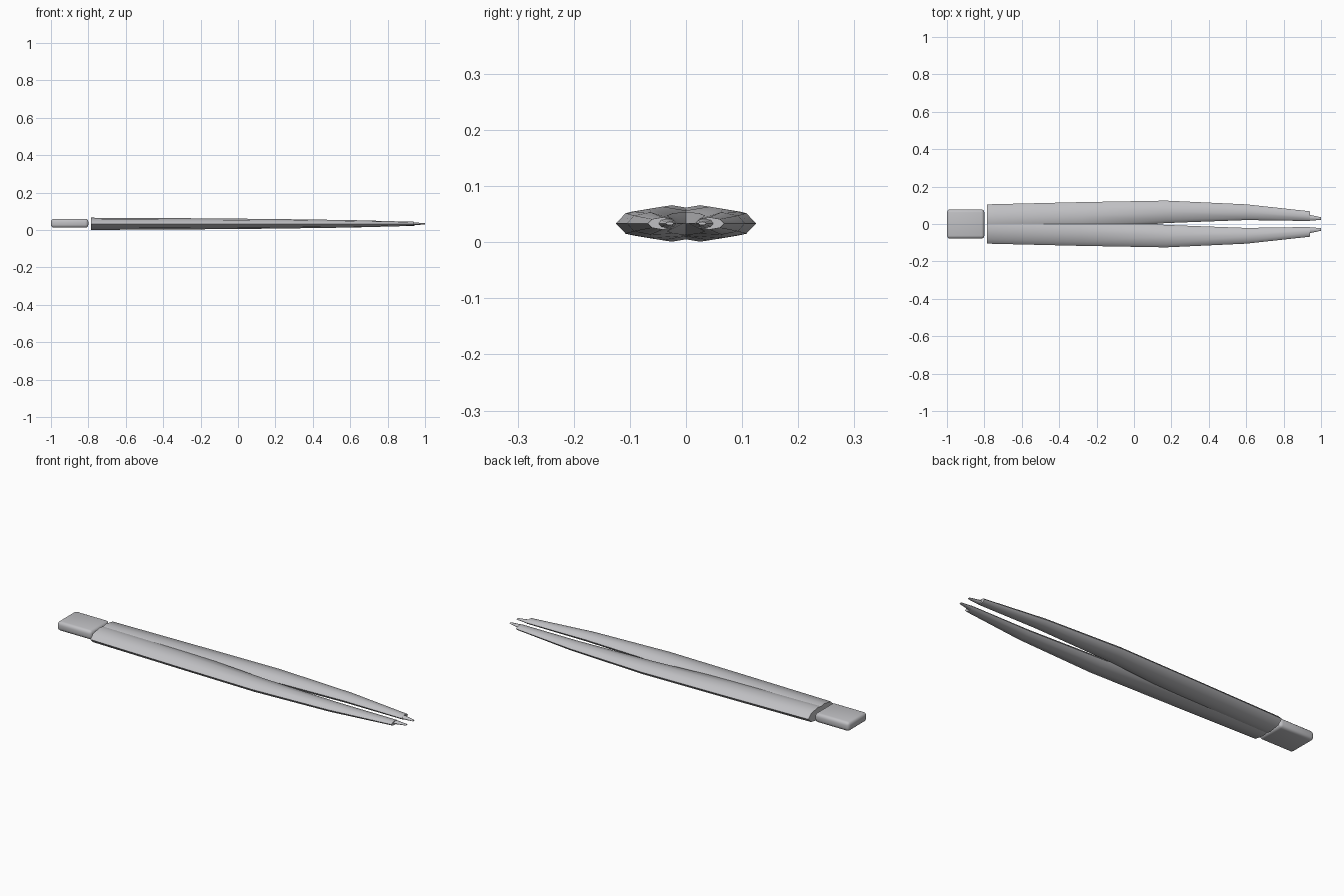
import bpy, bmesh, math

if "Cube" in bpy.data.objects:
    bpy.data.objects.remove(bpy.data.objects["Cube"])

steel = bpy.data.materials.new("brushed steel")
steel.diffuse_color = (0.53, 0.53, 0.55, 1)
steel.use_nodes = True
steel.node_tree.nodes["Principled BSDF"].inputs["Base Color"].default_value = steel.diffuse_color
ZC = 0.0335  # height of the centre line


def finish(name, bm, angle):
    bmesh.ops.recalc_face_normals(bm, faces=bm.faces)
    me = bpy.data.meshes.new(name)
    bm.to_mesh(me)
    bm.free()
    me.materials.append(steel)
    ob = bpy.data.objects.new(name, me)
    bpy.context.collection.objects.link(ob)
    bpy.ops.object.select_all(action='DESELECT')
    ob.select_set(True)
    bpy.context.view_layer.objects.active = ob
    bpy.ops.object.shade_smooth_by_angle(angle=math.radians(angle))
    return ob


def loft(name, sections, sides, side):
    """Skin elliptical rings given as (x, centre y, half width, half height)."""
    bm = bmesh.new()
    rings = []
    for x, c, ry, rz in sections:
        rings.append([bm.verts.new((x, side * (c + ry * math.cos(2 * math.pi * i / sides)),
                                    ZC + rz * math.sin(2 * math.pi * i / sides)))
                      for i in range(sides)])
    for a, b in zip(rings, rings[1:]):
        for i in range(sides):
            j = (i + 1) % sides
            bm.faces.new((a[i], a[j], b[j], b[i]))
    bm.faces.new(rings[0])
    bm.faces.new(rings[-1])
    return finish(name, bm, 40)


arm = [(-0.785, 0.025, 0.08, 0.0325), (-0.28, 0.042, 0.075, 0.030),
       (0.17, 0.065, 0.060, 0.026), (0.60, 0.063, 0.042, 0.020),
       (0.94, 0.042, 0.026, 0.011)]
tip = [(0.93, 0.034, 0.017, 0.009), (1.0, 0.029, 0.007, 0.003)]

# Mirrored arms and fine gripping tips
for label, side in (("left", 1), ("right", -1)):
    loft(label + "_arm", arm, 8, side)
    loft(label + "_tip", tip, 8, side)

# Rounded block at the joined end
bm = bmesh.new()
bmesh.ops.create_cube(bm, size=1)
for v in bm.verts:
    v.co = (-0.9 + v.co.x * 0.2, v.co.y * 0.156, 0.0365 + v.co.z * 0.048)
bmesh.ops.bevel(bm, geom=bm.edges[:], offset=0.016, segments=3, profile=0.5, affect='EDGES')
finish("end_block", bm, 40)
